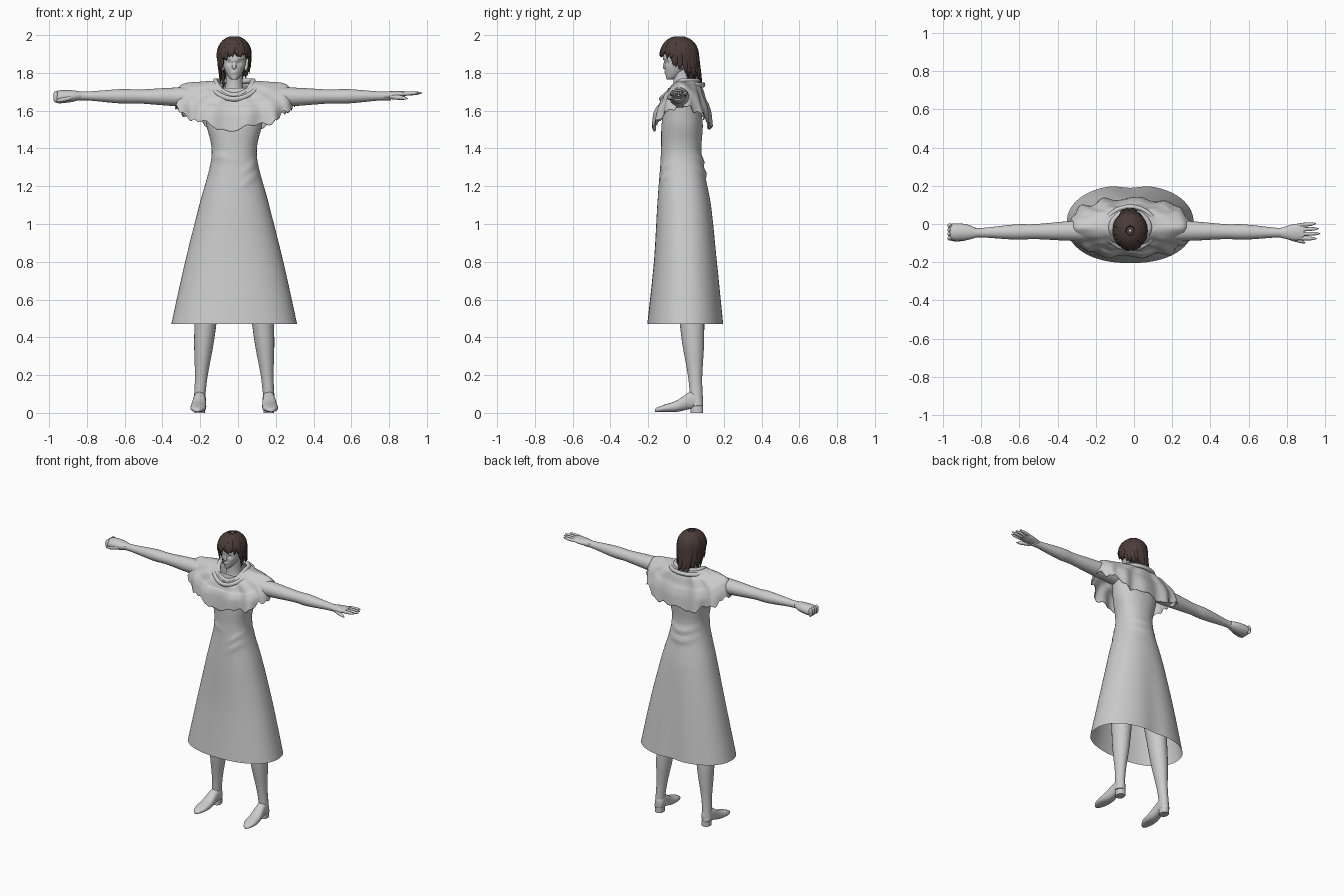
import bpy, math, random
from mathutils import Vector

random.seed(4)
if "Cube" in bpy.data.objects:
    bpy.data.objects.remove(bpy.data.objects["Cube"])
MIDDLE = -.02  # body centre line


def material(name, colour):
    mat = bpy.data.materials.new(name)
    mat.use_nodes = True
    mat.diffuse_color = (*colour, 1)
    mat.node_tree.nodes["Principled BSDF"].inputs["Base Color"].default_value = (*colour, 1)
    return mat


GREY = material("plain grey", (.6, .6, .6))
BROWN = material("dark brown hair", (.07, .045, .04))


def bump(value, centre, width):
    return math.exp(-((value - centre) / width) ** 2)


def blend(start, end, amount):
    return start + (end - start) * amount


def soft_power(value, power):
    return math.copysign(abs(value) ** power, value)


def circle(count):
    angles = [math.tau * step / count for step in range(count)]
    return [(angle, math.cos(angle), math.sin(angle)) for angle in angles]


def skin(name, rows, mat, caps=True, loop=False):
    """Join closed rings of points into one smooth surface."""
    count, last = len(rows[0]), len(rows) - 1
    faces = []
    for low in range(last + 1 if loop else last):
        high = (low + 1) % len(rows)
        for left in range(count):
            right = (left + 1) % count
            faces.append((low * count + left, low * count + right, high * count + right, high * count + left))
    if caps and not loop:
        faces += [tuple(reversed(range(count))), tuple(range(last * count, (last + 1) * count))]
    mesh = bpy.data.meshes.new(name)
    mesh.from_pydata([tuple(point) for row in rows for point in row], [], faces)
    mesh.materials.append(mat)
    mesh.polygons.foreach_set("use_smooth", [True] * len(faces))
    mesh.set_sharp_from_angle(angle=math.radians(70))
    part = bpy.data.objects.new(name, mesh)
    bpy.context.collection.objects.link(part)
    return part


def smooth_keys(keys, steps):
    """Flowing Catmull-Rom interpolation through tuples."""
    padded = [keys[0], *keys, keys[-1]]
    result = []
    for before, start, end, after in zip(padded, padded[1:], padded[2:], padded[3:]):
        for step in range(steps):
            t = step / steps
            result.append([b + t / 2 * (c - a + t * (2 * a - 5 * b + 4 * c - d + t * (3 * (b - c) + d - a)))
                           for a, b, c, d in zip(before, start, end, after)])
    return result + [list(keys[-1])]


def loft(name, keys, axis="Z", side=1, count=24, steps=4, power=1, caps=True, warp=None, mat=GREY):
    """Each key holds position along the axis, two centre coordinates and two radii."""
    rows = []
    for along, centre_u, centre_v, radius_u, radius_v in smooth_keys(keys, steps):
        row = []
        for _, cos, sin in circle(count):
            u = centre_u + radius_u * soft_power(cos, power)
            v = centre_v + radius_v * soft_power(sin, power)
            x, y, z = {"Z": (u, v, along), "X": (along, u, v), "Y": (u, along, v)}[axis]
            if warp:
                y = warp(x, y, z)
            row.append((MIDDLE + side * x, y, z))
        rows.append(row)
    return skin(name, rows, mat, caps)


def tube(name, points, widths, centre, mat, flat=.5):
    """Strand whose flat side faces away from a centre point."""
    rows = []
    for index, point in enumerate(points):
        ahead = points[min(index + 1, len(points) - 1)] - points[max(index - 1, 0)]
        across = ahead.cross(point - centre).normalized()
        outward = across.cross(ahead).normalized() * flat
        rows.append([point + (across * cos + outward * sin) * widths[index] for _, cos, sin in circle(10)])
    return skin(name, rows, mat)


def pod(name, start, end, thick, thin, side=1, flat=1):
    """Rounded, tapering finger shape between two points."""
    start, end = [Vector((MIDDLE + side * x, y, z)) for x, y, z in (start, end)]
    amounts = [(1 - math.cos(math.pi * step / 10)) / 2 for step in range(11)]
    widths = [blend(thick, thin, t) * (1 - abs(2 * t - 1) ** 4 * .95) for t in amounts]
    below = start - Vector((.01, 1, 1))
    return tube(name, [start.lerp(end, t) for t in amounts], widths, below, GREY, flat)


# Dress: flared skirt, waist and bodice, with gathered folds at hip and back
def dress_folds(x, y, z):
    if y > 0:
        y -= .025 * bump(x, 0, .07) * max(0, 1.1 - z)
        for height in (1.27, 1.33):
            y += .012 * bump(z - 2.5 * x * x, height, .02) * bump(x, 0, .1)
    else:
        for height in (1.18, 1.24):
            y -= .01 * bump(z - .7 * x, height, .015) * bump(x, .09, .05)
        y -= .007 * bump(z + .2 * x, 1.34, .015) * bump(x, -.08, .06)
    return y


loft("dress", [(.47, 0, 0, .333, .205), (.8, 0, 0, .26, .17), (1.1, 0, -.01, .185, .142),
               (1.36, 0, -.025, .12, .108), (1.54, 0, -.02, .15, .108), (1.72, 0, -.02, .17, .075)],
     count=64, steps=14, power=.9, caps=False, warp=dress_folds)


# Ragged capelet: neckline, over the shoulders, down to the torn hem
def capelet():
    columns = []
    for angle, cos, sin in circle(144):
        front, back = max(0, -sin), max(0, sin)
        wide, deep = soft_power(cos, .8), soft_power(sin, .8)
        torn = .012 * (math.sin(9 * angle + 1) + angle * 3.5 / math.pi % 1) - .008 * math.sin(23 * angle)
        ripple = 1 + .025 * math.sin(11 * angle) + .02 * math.sin(7 * angle + 2)
        rings = [(.1 * cos, .085 * sin, 1.755 - .075 * front ** 2),
                 (.17 * wide, .1 * deep, 1.75 - .085 * front ** 1.5 - .03 * back),
                 (.265 * wide, .12 * deep, 1.74 - .115 * front - .085 * back),
                 (.3 * wide, .14 * deep, 1.7 - .11 * front - .1 * back),
                 (.31 * wide * ripple, .15 * deep * ripple, 1.615 - .115 * sin * sin + torn)]
        column = smooth_keys(rings, 7)
        for index, point in enumerate(column):
            t = index / (len(column) - 1)
            point[0] += MIDDLE
            point[1] += MIDDLE + .012 * t * math.sin(13 * angle + 1) * sin
            point[2] += .006 * math.sin(t * 24) * (1 - t) * abs(sin)
        columns.append(column)
    cloth = skin("capelet", list(zip(*columns)), GREY, caps=False)
    cloth.modifiers.new("cloth thickness", "SOLIDIFY").thickness = .004


capelet()

# Cowl folds draped round the neck
for name, radius, height in (("inner_cowl_fold", .1, 1.757), ("outer_cowl_fold", .13, 1.737)):
    rows = []
    for angle, cos, sin in circle(64):
        outward = Vector((cos, sin * .85, 0))
        drape = Vector((MIDDLE, MIDDLE, height - .075 * max(0, -sin) ** 1.6)) + outward * radius
        rows.append([drape + (outward * across + Vector((0, 0, up))) * .014 for _, across, up in circle(10)])
    skin(name, rows, GREY, loop=True)

# Limbs, mirrored
for side, word in ((1, "left_"), (-1, "right_")):
    leg = ((.95, .085), (.47, .058), (.35, .05), (.2, .034), (.1, .03), (.04, .03))
    loft(word + "leg", [(z, .19 - .08 * z, .06 - .06 * z, radius, radius * 1.12) for z, radius in leg], side=side)
    shoe = ((.09, .09, .01), (.07, .11, .03), (.02, .11, .033), (-.05, .065, .04),
            (-.11, .045, .04), (-.15, .03, .025), (-.165, .02, .01))
    loft(word + "shoe", [(y, .185 - .06 * y, (top + sole) / 2, width, (top - sole) / 2)
                         for y, top, width in shoe for sole in [.02 if y > 0 else .005]],
         axis="Y", side=side, power=.85)
    loft(word + "heel", [(z, .182, .058, .028, .033) for z in (0, .035)], side=side, power=.8, steps=1)
    arm = ((.14, .06), (.34, .05), (.5, .039), (.6, .04), (.77, .025), (.83, .026))
    loft(word + "arm", [(x, -.03 - .02 * x, 1.67 + .01 * x, radius, radius * .95) for x, radius in arm],
         axis="X", side=side)

# Open left hand
loft("left_palm", [(.79, -.046, 1.68, .026, .021), (.86, -.043, 1.685, .043, .019),
                   (.91, -.04, 1.69, .04, .012)], axis="X")
for finger, tip in enumerate((.975, .99, .997, .98)):
    y = -.008 - .022 * finger
    pod(f"left_finger_{finger}", (.87, y, 1.688), (tip, y * 1.2 + .012, 1.694), .012, .009)
pod("left_thumb", (.81, -.06, 1.677), (.92, -.1, 1.664), .017, .009)

# Clenched right hand
loft("right_fist", [(.81, -.046, 1.68, .026, .021), (.86, -.043, 1.677, .042, .031),
                    (.93, -.042, 1.673, .045, .034), (.95, -.042, 1.673, .03, .02)], axis="X", side=-1)
for finger in range(4):
    y = -.009 - .022 * finger
    pod(f"right_knuckle_{finger}", (.945, y, 1.705), (.945, y, 1.642), .013, .012, side=-1)
pod("right_thumb", (.85, -.075, 1.672), (.945, -.082, 1.65), .014, .011, side=-1)


# Neck, head and face
def face_shape(x, y, z):
    if y < -.06:  # eye sockets, lips
        y += .011 * bump(abs(x), .027, .014) * bump(z, 1.853, .012)
        y -= .005 * bump(x, 0, .018) * bump(z, 1.803, .008)
    return y


loft("neck", [(1.66, 0, -.015, .07, .06), (1.72, 0, -.015, .047, .05), (1.83, 0, -.025, .042, .046)])
loft("head", [(1.764, 0, -.085, .012, .017), (1.78, 0, -.07, .03, .036), (1.83, 0, -.045, .056, .067),
              (1.88, 0, -.035, .064, .081), (1.93, 0, -.035, .064, .081), (1.98, 0, -.035, .02, .02)],
     count=48, steps=8, warp=face_shape)
pod("nose", (0, -.115, 1.817), (0, -.103, 1.88), .014, .006)
for side, word in ((1, "left_"), (-1, "right_")):
    pod(word + "ear", (.06, -.024, 1.81), (.067, -.012, 1.88), .009, .019, side=side, flat=.6)
loft("headband", [(z, 0, -.036, .068, .085) for z in (1.868, 1.895)], count=32, caps=False)

# Hair: a cap with overlapping tapered locks, short in front and long at the nape
CROWN = Vector((MIDDLE, -.035, 1.9))
dome = [(math.sin(tilt), math.cos(tilt)) for tilt in (0, .4, .8, 1.2, 1.5)]
loft("hair_cap", [(1.9 + .088 * up, 0, -.035, .077 * out, .088 * out) for up, out in dome], caps=False, mat=BROWN)
loft("hair_back", [(1.74, 0, .028, .03, .016), (1.84, 0, .013, .066, .042), (1.93, 0, -.01, .07, .05)], mat=BROWN)
for layer, top in enumerate((.087, .075, .05, .02)):
    for lock, (angle, _, sin) in enumerate(circle(24)):
        angle += .13 * layer + random.uniform(-.08, .08)
        bottom = 1.893 if sin < -.55 else 1.8 - .085 * sin + .012 * (3 - layer)
        bottom += random.uniform(-.012, .025)
        flick, twist = random.uniform(0, .12), random.uniform(-.25, .25)
        points, widths = [], []
        for step in range(9):
            t = step / 8
            z = blend(top, bottom - CROWN.z, t ** 1.4)
            reach = math.sqrt(1 - (z / .09) ** 2) if z > 0 else 1 + z
            reach += flick * t ** 3
            turn = angle + twist * t
            nape = max(0, -z) * .2 * max(0, sin)
            points.append(CROWN + Vector((.083 * reach * math.cos(turn), .094 * reach * math.sin(turn) + nape, z)))
            widths.append(.0005 + .017 * math.sin(math.pi * blend(.15, 1, t)) ** .5 if step < 8 else .0005)
        tube(f"hair_lock_{layer}_{lock}", points, widths, CROWN, BROWN)
